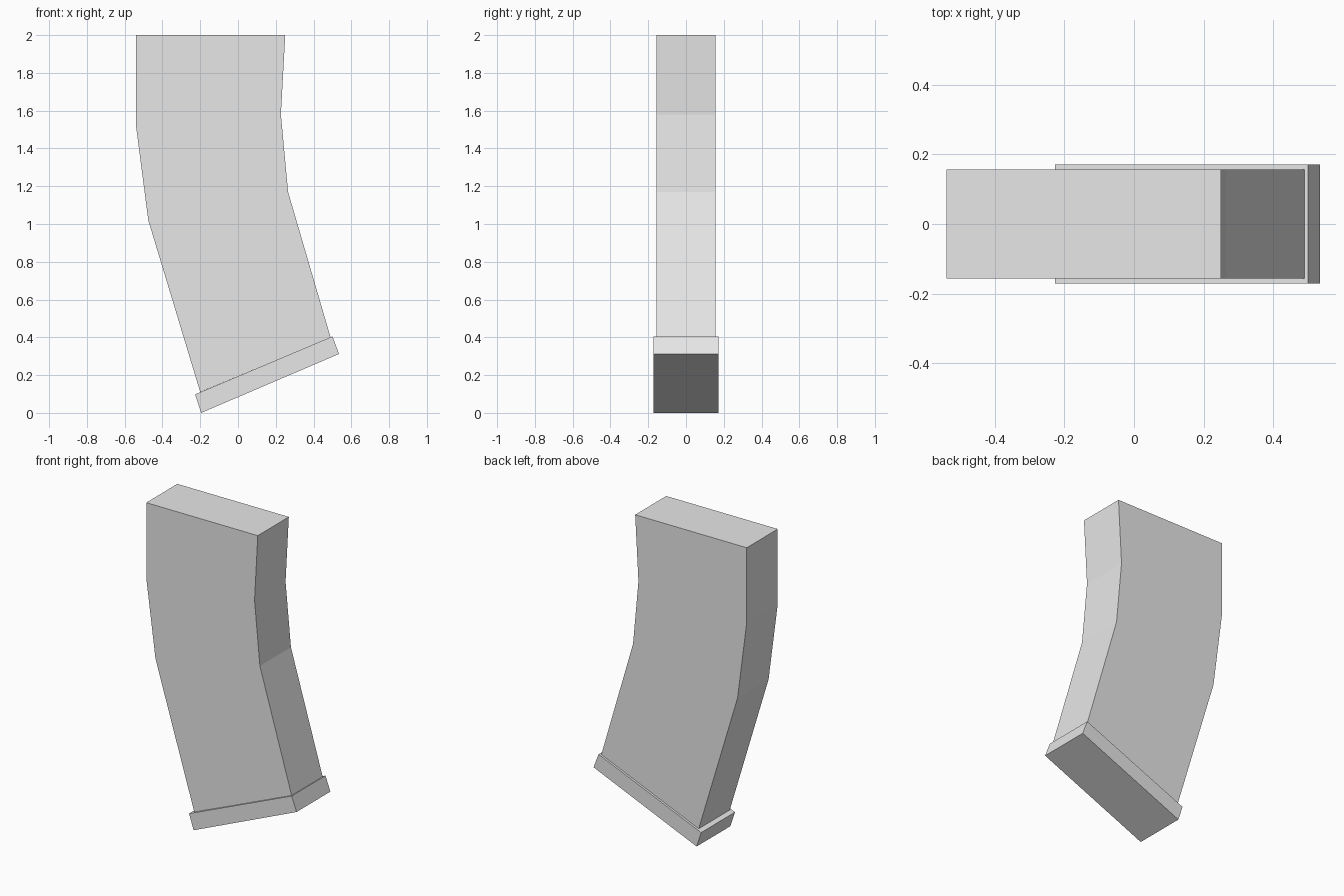
import bpy
import bmesh

if "Cube" in bpy.data.objects:
    bpy.data.objects.remove(bpy.data.objects["Cube"], do_unlink=True)

# Single flat grey
GREY = (0.8, 0.8, 0.8, 1.0)
grey = bpy.data.materials.new("plain_grey")
grey.use_nodes = True
grey.diffuse_color = GREY
grey.node_tree.nodes["Principled BSDF"].inputs["Base Color"].default_value = GREY


def extrude_profile(name, profile, half_depth):
    """Extrude a side profile (x, z) symmetrically along y."""
    bm = bmesh.new()
    face = bm.faces.new([bm.verts.new((x, -half_depth, z)) for x, z in profile])
    result = bmesh.ops.extrude_face_region(bm, geom=[face])
    moved = [v for v in result["geom"] if isinstance(v, bmesh.types.BMVert)]
    bmesh.ops.translate(bm, verts=moved, vec=(0, 2 * half_depth, 0))
    bmesh.ops.recalc_face_normals(bm, faces=bm.faces)
    mesh = bpy.data.meshes.new(name)
    bm.to_mesh(mesh)
    bm.free()
    mesh.materials.append(grey)
    obj = bpy.data.objects.new(name, mesh)
    bpy.context.collection.objects.link(obj)
    return obj


# Curved body: rear edge going up, then front edge going down
rear_edge = [(-0.20, 0.11), (-0.475, 1.02), (-0.54, 1.52), (-0.54, 2.0)]
front_edge = [(0.25, 2.0), (0.227, 1.58), (0.265, 1.17), (0.49, 0.40)]
extrude_profile("curved_body", rear_edge + front_edge, 0.157)

# Slanted base plate, slightly wider than the body
base = [(-0.195, 0.0), (-0.227, 0.098), (0.50, 0.405), (0.535, 0.312)]
extrude_profile("base_plate", base, 0.171)
